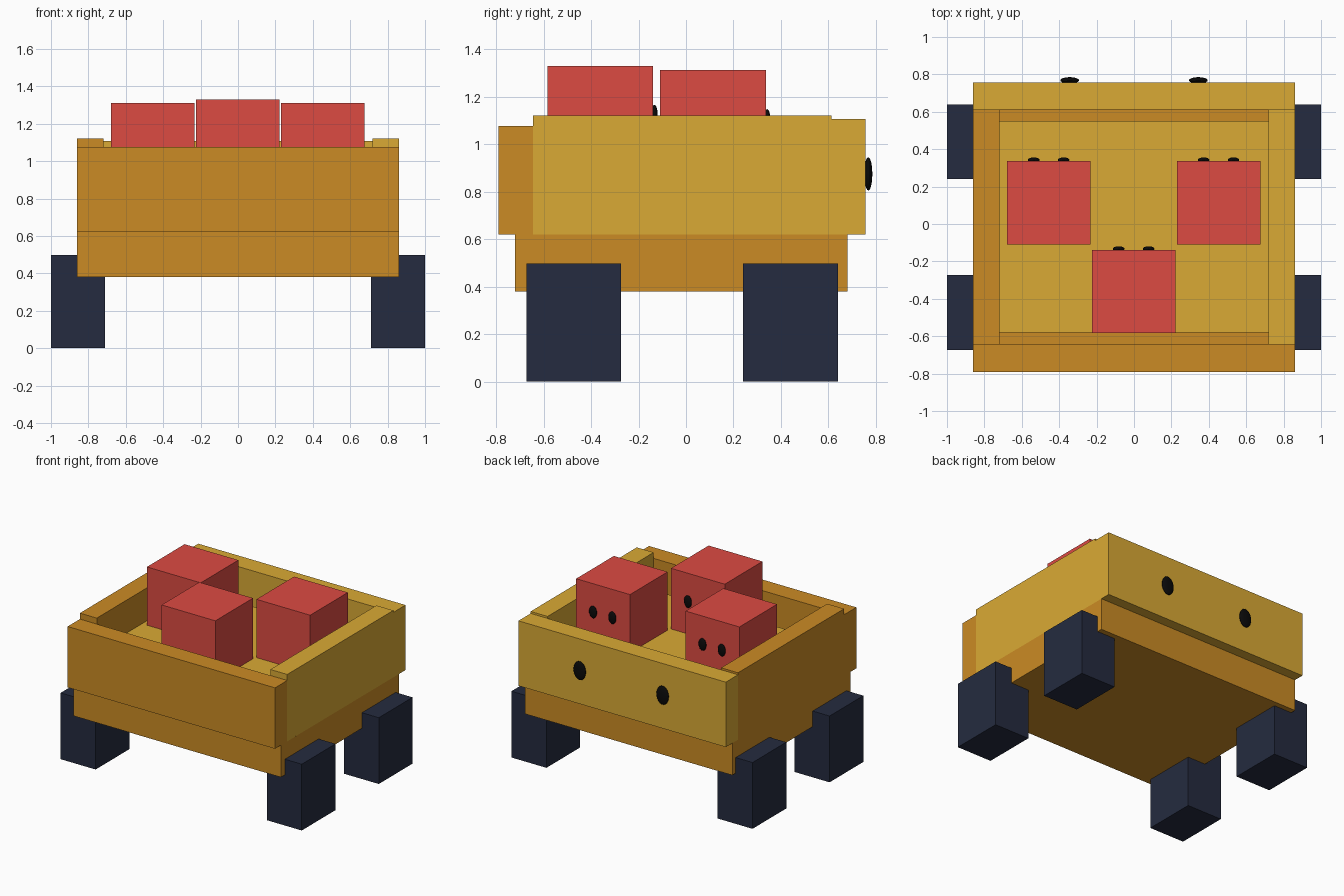
import bpy
from mathutils import Vector

if "Cube" in bpy.data.objects:
    bpy.data.objects.remove(bpy.data.objects["Cube"])


def material(name, rgb):
    m = bpy.data.materials.new(name)
    m.diffuse_color = (*rgb, 1)
    m.use_nodes = True
    m.node_tree.nodes["Principled BSDF"].inputs["Base Color"].default_value = m.diffuse_color
    return m


ORANGE = material("orange", (0.60, 0.26, 0.018))
YELLOW = material("yellow", (0.70, 0.40, 0.035))
RED = material("red", (0.72, 0.07, 0.055))
NAVY = material("navy", (0.018, 0.024, 0.05))
BLACK = material("black", (0.003, 0.003, 0.003))


def box(name, lo, hi, mat):
    lo, hi = Vector(lo), Vector(hi)
    bpy.ops.mesh.primitive_cube_add(size=1, location=(lo + hi) / 2)
    ob = bpy.context.object
    ob.name = name
    ob.scale = hi - lo
    ob.data.materials.append(mat)
    return ob


def eye(name, loc, radii):
    bpy.ops.mesh.primitive_uv_sphere_add(segments=24, ring_count=12, radius=1, location=loc)
    ob = bpy.context.object
    ob.name = name
    ob.scale = radii
    ob.data.materials.append(BLACK)
    bpy.ops.object.shade_smooth()


# Chassis and raised cargo floor
box("base", (-0.86, -0.72, 0.38), (0.86, 0.68, 0.62), ORANGE)
box("cargo_floor", (-0.72, -0.58, 0.62), (0.72, 0.55, 0.875), YELLOW)

# Four side panels
box("front_panel", (-0.86, -0.79, 0.62), (0.86, -0.645, 1.077), ORANGE)
box("back_panel", (-0.86, 0.612, 0.62), (0.86, 0.757, 1.107), YELLOW)
box("left_panel", (-0.86, -0.645, 0.62), (-0.72, 0.612, 1.122), ORANGE)
box("right_panel", (0.72, -0.645, 0.62), (0.86, 0.612, 1.122), YELLOW)

# Block wheels
for side, x0, x1 in (("left", -1.0, -0.71), ("right", 0.71, 1.0)):
    for end, y in (("front", -0.473), ("back", 0.44)):
        box(f"{end}_{side}_wheel", (x0, y - 0.2, 0), (x1, y + 0.2, 0.497), NAVY)

# Large eyes on the back panel
for side, s in (("left", -1), ("right", 1)):
    eye(f"{side}_panel_eye", (s * 0.344, 0.768, 0.875), (0.05, 0.017, 0.07))

# Red cubes with small eyes on their rear faces
for name, x, y, top in (("left", -0.456, 0.114, 1.312),
                        ("right", 0.452, 0.114, 1.312),
                        ("middle", -0.002, -0.361, 1.33)):
    h = 0.223
    box(f"{name}_passenger", (x - h, y - h, top - 0.455), (x + h, y + h, top), RED)
    for side, s in (("left", -1), ("right", 1)):
        eye(f"{name}_passenger_{side}_eye", (x + s * 0.08, y + h + 0.005, top - 0.21),
            (0.031, 0.014, 0.046))
